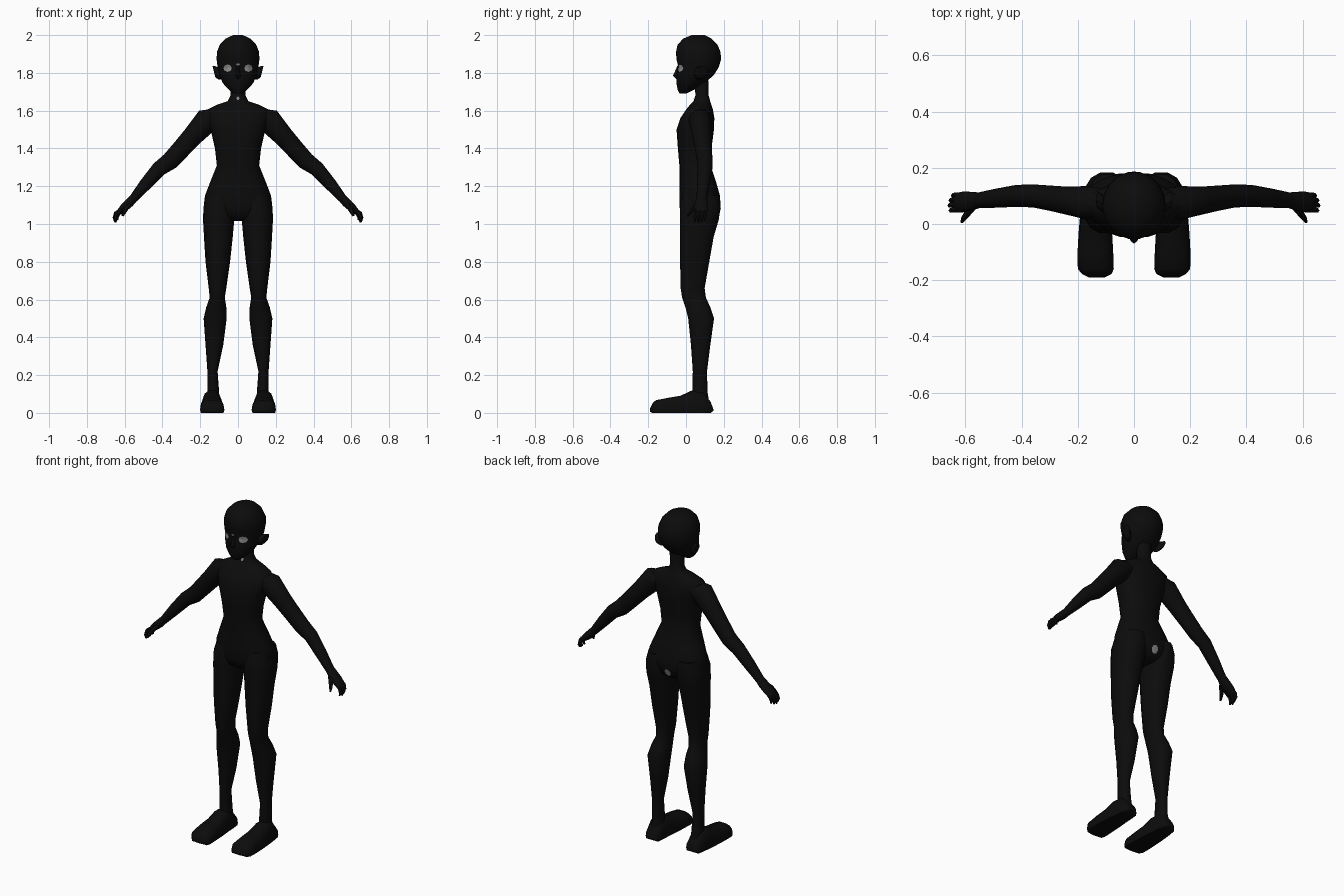
import bpy, bmesh, math
from mathutils import Vector
from mathutils.bvhtree import BVHTree


def material(name, value):
    m = bpy.data.materials.new(name)
    m.diffuse_color = (value, value, value, 1)
    return m


BLACK = material("black", 0.0035)
GREY = material("grey", 0.25)


def finish(name, bm, mat, mirror=False):
    bmesh.ops.recalc_face_normals(bm, faces=bm.faces)
    me = bpy.data.meshes.new(name)
    bm.to_mesh(me)
    bm.free()
    me.materials.append(mat)
    ob = bpy.data.objects.new(name, me)
    bpy.context.collection.objects.link(ob)
    bpy.ops.object.select_all(action='DESELECT')
    ob.select_set(True)
    bpy.context.view_layer.objects.active = ob
    bpy.ops.object.shade_smooth_by_angle(angle=math.radians(50))
    if mirror:
        ob.modifiers.new("mirror", 'MIRROR').use_clip = False
    return ob


def loft(name, rings, n=14, power=1.0, mirror=False, floor=None):
    """Skin a list of (centre, u, v) superellipse rings and cap both ends."""
    bm = bmesh.new()
    loops = []
    for c, u, v in rings:
        loop = []
        for i in range(n):
            a = 2 * math.pi * i / n
            cs, sn = (math.copysign(abs(t) ** power, t) for t in (math.cos(a), math.sin(a)))
            p = Vector(c) + Vector(u) * cs + Vector(v) * sn
            if floor is not None:
                p.z = max(p.z, floor)
            loop.append(bm.verts.new(p))
        loops.append(loop)
    for a, b in zip(loops, loops[1:]):
        for i in range(n):
            j = (i + 1) % n
            bm.faces.new((a[i], a[j], b[j], b[i]))
    bm.faces.new(loops[0])
    bm.faces.new(loops[-1])
    return finish(name, bm, BLACK, mirror)


def level(z, x0, x1, y0, y1):
    """Horizontal ring inside a rectangle."""
    return ((x0 + x1) / 2, (y0 + y1) / 2, z), ((x1 - x0) / 2, 0, 0), (0, (y1 - y0) / 2, 0)


def tube(name, pts, n=10):
    """Mirrored limb through (x, y, z, thickness radius, y radius) points."""
    rings = []
    for i, (x, y, z, r, ry) in enumerate(pts):
        a, b = pts[max(i - 1, 0)], pts[min(i + 1, len(pts) - 1)]
        d = Vector((b[0] - a[0], 0, b[2] - a[2])).normalized()
        rings.append(((x, y, z), (-d.z * r, 0, d.x * r), (0, ry, 0)))
    return loft(name, rings, n, mirror=True)


# torso and neck: z, half width, front y, back y
torso = loft("torso", [level(z, -w, w, f, b) for z, w, f, b in (
    (1.015, 0.07, 0.02, 0.13), (1.04, 0.14, -0.02, 0.165), (1.09, 0.182, -0.035, 0.183),
    (1.15, 0.175, -0.035, 0.18), (1.22, 0.148, -0.035, 0.16), (1.31, 0.112, -0.035, 0.13),
    (1.40, 0.122, -0.043, 0.135), (1.50, 0.145, -0.05, 0.148), (1.56, 0.165, -0.03, 0.15),
    (1.605, 0.165, 0.0, 0.143), (1.63, 0.115, 0.02, 0.135), (1.65, 0.055, 0.04, 0.128),
    (1.68, 0.04, 0.05, 0.12), (1.76, 0.042, 0.045, 0.12))], 20, 0.9)

# head: z, half width, front y, back y
head = loft("head", [level(z, -w, w, f, b) for z, w, f, b in (
    (1.69, 0.022, -0.035, 0.0), (1.712, 0.05, -0.045, 0.045), (1.745, 0.08, -0.052, 0.10),
    (1.79, 0.1, -0.05, 0.15), (1.83, 0.108, -0.042, 0.175), (1.87, 0.113, -0.052, 0.187),
    (1.91, 0.112, -0.055, 0.185), (1.95, 0.096, -0.046, 0.168), (1.982, 0.065, -0.015, 0.135),
    (2.0, 0.025, 0.03, 0.1))], 18)

# nose
loft("nose", [level(z, -w, w, f, 0.0) for z, w, f in (
    (1.765, 0.01, -0.05), (1.785, 0.018, -0.07), (1.805, 0.013, -0.06), (1.84, 0.008, -0.045))], 8)

# ears: tapered, flat and leaning outwards
loft("ear", [((x, y, z), (0, ry, 0), (0.25 * rz, 0, rz)) for x, y, z, ry, rz in (
    (0.09, 0.06, 0.0 + 1.795, 0.02, 0.03), (0.112, 0.075, 1.80, 0.032, 0.036),
    (0.128, 0.085, 1.808, 0.03, 0.03))], 8, mirror=True)

# legs: z, inner x, outer x, front y, back y
loft("leg", [level(*r) for r in (
    (0.05, 0.095, 0.17, 0.03, 0.125), (0.11, 0.10, 0.162, 0.033, 0.115),
    (0.22, 0.108, 0.162, 0.035, 0.112), (0.36, 0.078, 0.172, 0.025, 0.13),
    (0.50, 0.06, 0.182, 0.01, 0.15), (0.56, 0.062, 0.168, -0.005, 0.13),
    (0.61, 0.07, 0.15, -0.022, 0.107), (0.66, 0.062, 0.155, -0.03, 0.1),
    (0.80, 0.042, 0.172, -0.033, 0.125), (0.93, 0.028, 0.18, -0.033, 0.148),
    (1.02, 0.02, 0.185, -0.034, 0.175), (1.09, 0.012, 0.183, -0.034, 0.186),
    (1.15, 0.03, 0.165, -0.02, 0.178))], 14, 0.9, True)

# feet, heel to toe: y, inner x, outer x, top z
loft("foot", [(((a + b) / 2, y, 0.015), ((b - a) / 2, 0, 0), (0, 0, t - 0.015)) for y, a, b, t in (
    (0.145, 0.11, 0.16, 0.02), (0.13, 0.092, 0.178, 0.06), (0.09, 0.088, 0.185, 0.115),
    (0.03, 0.084, 0.192, 0.12), (-0.03, 0.078, 0.197, 0.092), (-0.10, 0.074, 0.201, 0.08),
    (-0.16, 0.072, 0.2, 0.068), (-0.178, 0.08, 0.185, 0.05), (-0.19, 0.105, 0.16, 0.025))],
     14, 0.75, True, 0.0)

# arms
tube("arm", [(0.10, 0.075, 1.575, 0.04, 0.05), (0.165, 0.075, 1.548, 0.066, 0.06),
             (0.24, 0.083, 1.465, 0.054, 0.05), (0.30, 0.092, 1.398, 0.05, 0.045),
             (0.36, 0.1, 1.333, 0.047, 0.041), (0.42, 0.1, 1.29, 0.04, 0.039),
             (0.49, 0.092, 1.21, 0.033, 0.034), (0.555, 0.084, 1.133, 0.023, 0.028)], 12)

# palm
tube("palm", [(0.545, 0.085, 1.145, 0.022, 0.026), (0.575, 0.082, 1.112, 0.024, 0.034),
              (0.605, 0.079, 1.085, 0.022, 0.038), (0.632, 0.077, 1.06, 0.014, 0.035)], 10)

# fingers and thumb
for i, (y, reach) in enumerate(((0.05, 0.0), (0.068, 0.004), (0.086, 0.0), (0.103, -0.008))):
    tube("finger_%d" % (i + 1), [(0.61, y, 1.08, 0.01, 0.01), (0.643 + reach, y, 1.055, 0.012, 0.01),
                                 (0.65 + reach, y - 0.002, 1.033, 0.01, 0.009),
                                 (0.645 + reach, y - 0.003, 1.012 - reach, 0.005, 0.005)], 6)
tube("thumb", [(0.57, 0.065, 1.11, 0.014, 0.016), (0.592, 0.04, 1.085, 0.014, 0.015),
               (0.605, 0.022, 1.06, 0.011, 0.011), (0.612, 0.008, 1.042, 0.006, 0.006)], 6)


def patch(name, target, x, z, rx, rz, side):
    """Thin oval laid on the front (side -1) or back (side 1) of a part."""
    tree = BVHTree.FromObject(target, bpy.context.evaluated_depsgraph_get())
    bm = bmesh.new()

    def point(px, pz):
        hit = tree.ray_cast(Vector((px, side, pz)), Vector((0, -side, 0)))[0]
        return bm.verts.new((px, hit.y + side * 0.005, pz))
    mid = point(x, z)
    rim = [point(x + rx * math.cos(math.pi * i / 4), z + rz * math.sin(math.pi * i / 4)) for i in range(8)]
    for i in range(8):
        bm.faces.new((mid, rim[i], rim[(i + 1) % 8]))
    if sum(f.normal.y for f in bm.faces if not f.normal_update()) * side < 0:
        bmesh.ops.reverse_faces(bm, faces=bm.faces)
    me = bpy.data.meshes.new(name)
    bm.to_mesh(me)
    bm.free()
    me.materials.append(GREY)
    bpy.context.collection.objects.link(bpy.data.objects.new(name, me))


# painted eyes and small pale marks
for s in (-1, 1):
    patch("eye", head, s * 0.055, 1.825, 0.022, 0.02, -1)
patch("brow_mark", head, 0, 1.845, 0.01, 0.006, -1)
patch("throat_mark", torso, 0, 1.665, 0.008, 0.01, -1)
patch("seat_mark", torso, 0, 1.065, 0.022, 0.024, 1)
